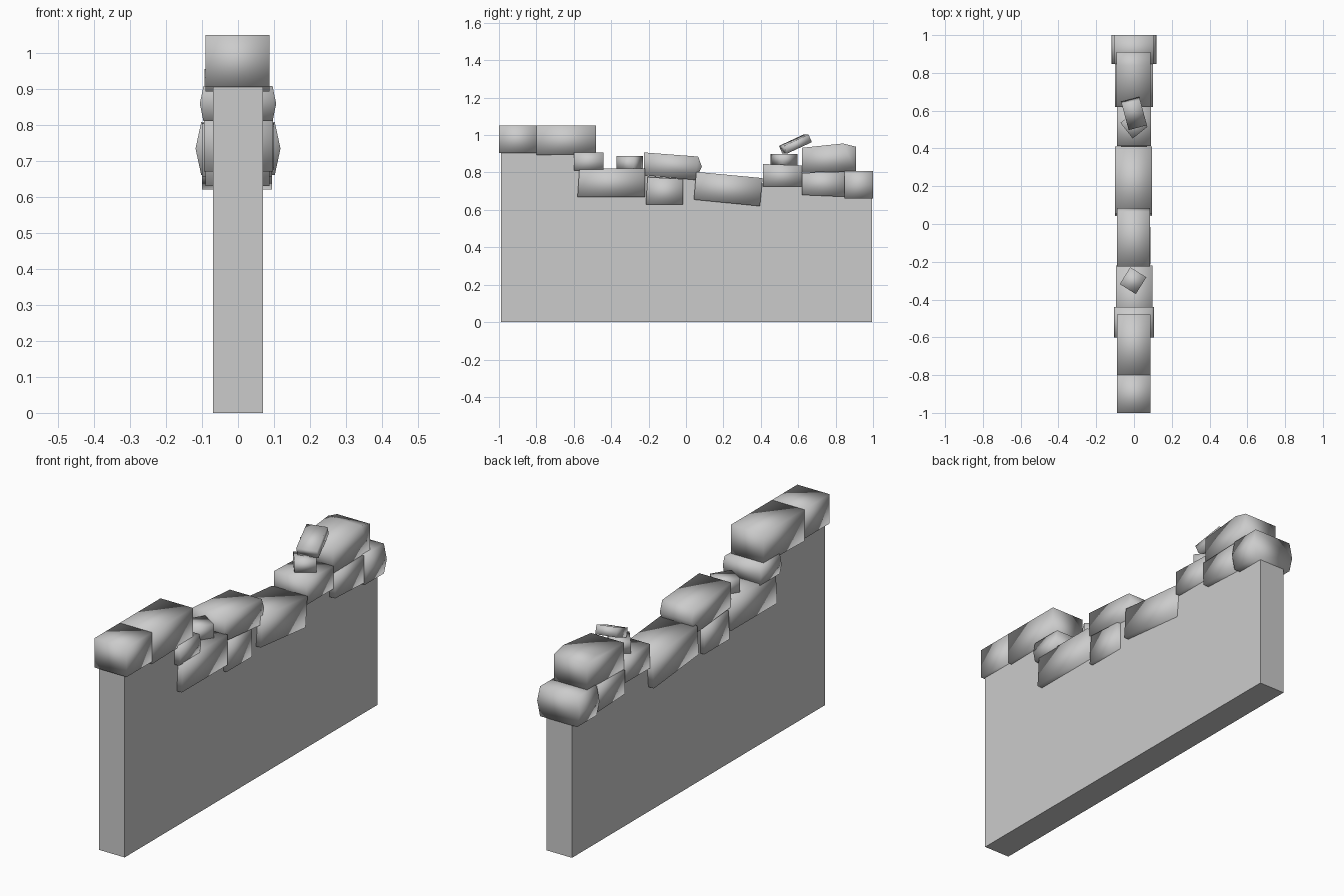
import bpy, bmesh
from math import radians

if "Cube" in bpy.data.objects:
    bpy.data.objects.remove(bpy.data.objects["Cube"])


def finish(name, bm, smooth):
    bmesh.ops.recalc_face_normals(bm, faces=bm.faces[:])
    me = bpy.data.meshes.new(name)
    bm.to_mesh(me)
    bm.free()
    ob = bpy.data.objects.new(name, me)
    bpy.context.collection.objects.link(ob)
    for p in me.polygons:
        p.use_smooth = smooth
    return ob


def extrude_profile(name, pts, x0, x1, smooth=False):
    bm = bmesh.new()
    f = bm.faces.new([bm.verts.new((x0, y, z)) for y, z in pts])
    ext = bmesh.ops.extrude_face_region(bm, geom=[f])
    for v in ext["geom"]:
        if isinstance(v, bmesh.types.BMVert):
            v.co.x = x1
    return finish(name, bm, smooth)


def bulged_stone(name, y0, y1, z0, z1, half, mid):
    # block whose long sides swell at mid height
    bm = bmesh.new()
    zm = (z0 + z1) / 2
    pts = [(-half, z0), (half, z0), (mid, zm), (half, z1), (-half, z1), (-mid, zm)]
    f = bm.faces.new([bm.verts.new((x, y0, z)) for x, z in pts])
    ext = bmesh.ops.extrude_face_region(bm, geom=[f])
    for v in ext["geom"]:
        if isinstance(v, bmesh.types.BMVert):
            v.co.y = y1
    return finish(name, bm, True)


def loose_stone(name, loc, size, tilt, turn):
    bm = bmesh.new()
    bmesh.ops.create_cube(bm, size=1)
    bmesh.ops.scale(bm, vec=size, verts=bm.verts[:])
    ob = finish(name, bm, True)
    ob.location = loc
    ob.rotation_euler = (radians(tilt), 0, radians(turn))


# wall slab with a broken top, hidden under the stones
extrude_profile("wall", [
    (-.99, 0), (.995, 0), (.995, .71), (.62, .74), (.43, .76), (.38, .72),
    (.07, .76), (-.2, .78), (-.24, .8), (-.54, .81), (-.57, .905), (-.99, .905)], -.07, .07)

# capping stones: side outline (y, z) and x range
caps = [
    ([(-1, .905), (-.8, .905), (-.8, 1.05), (-1, 1.05)], -.09, .088),
    ([(-.8, .893), (-.48, .9), (-.48, 1.05), (-.8, 1.05)], -.09, .088),
    ([(-.58, .67), (-.22, .67), (-.22, .82), (-.57, .82)], -.095, .097),
    ([(-.225, .785), (.05, .76), (.085, .83), (.065, .885), (-.225, .907)], -.09, .085),
    ([(-.215, .63), (-.015, .63), (-.015, .765), (-.205, .775)], -.09, .088),
    ([(.042, .655), (.395, .62), (.41, .77), (.055, .803)], -.1, .095),
    ([(.412, .725), (.62, .725), (.62, .838), (.412, .845)], -.09, .09),
    ([(.62, .8), (.91, .805), (.91, .937), (.84, .955), (.62, .932)], -.093, .088),
    ([(.62, .68), (.85, .67), (.85, .805), (.62, .797)], -.1, .1),
]
for i, (pts, x0, x1) in enumerate(caps):
    extrude_profile(f"cap_stone_{i + 1}", pts, x0, x1, True)

# swollen stones
bulged_stone("end_stone", .847, 1, .66, .808, .102, .118)
bulged_stone("step_stone", -.6, -.44, .81, .907, .096, .106)

# small loose stones
loose_stone("pebble_low", (-.005, -.3, .848), (.1, .105, .08), 0, -32)
loose_stone("pebble_mid", (0, .525, .87), (.1, .105, .06), 0, 38)
loose_stone("pebble_top", (0, .585, .952), (.1, .15, .045), 24, 15)
